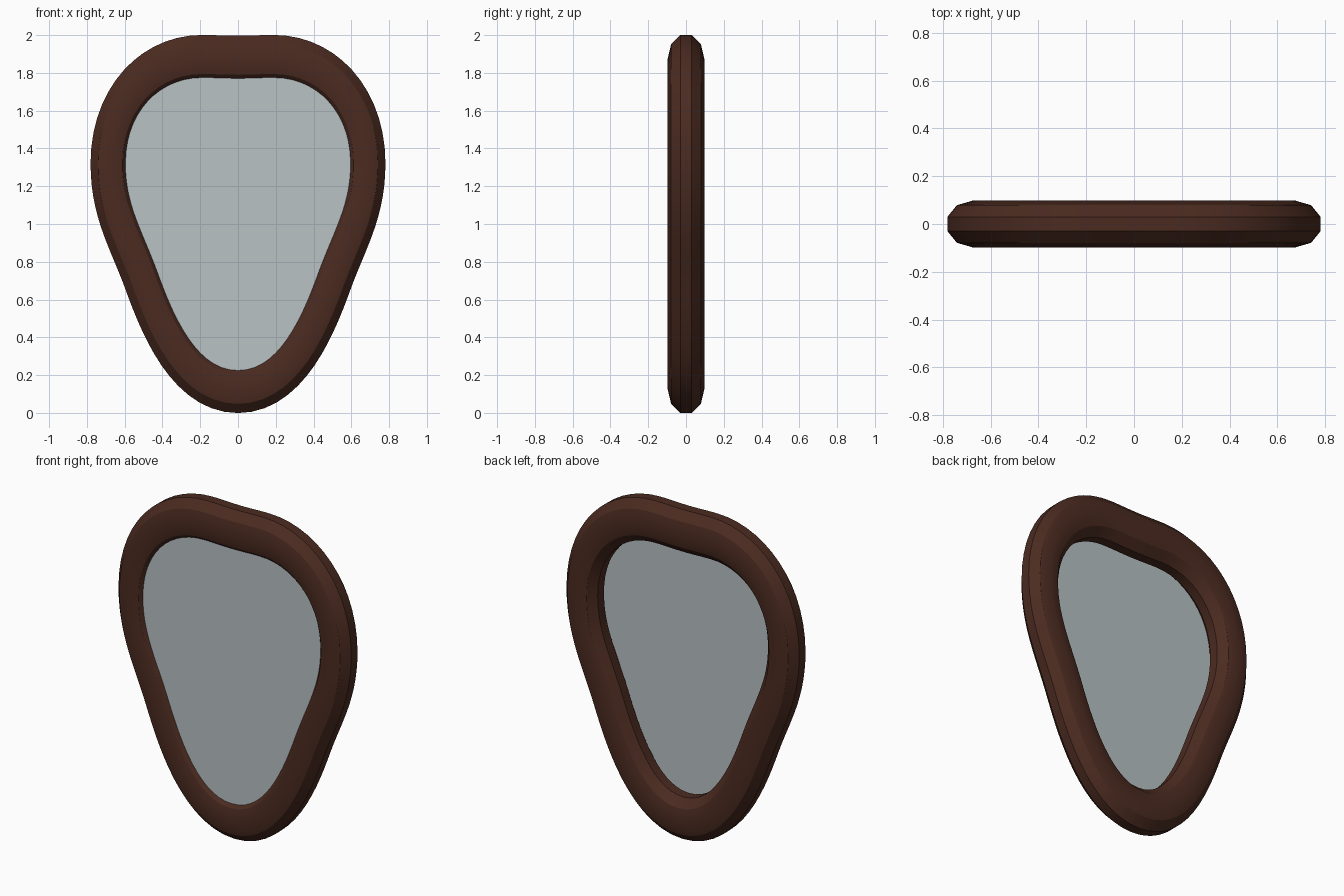
import bpy, bmesh, math
from mathutils import Vector
from mathutils.geometry import interpolate_bezier

cube = bpy.data.objects.get("Cube")
if cube:
    bpy.data.objects.remove(cube)

WIDE = 0.11         # rim section half-size across the rim
DEEP = 0.0975       # rim section half-size front to back
STRETCH = 1.22      # the rim is thicker in height by this factor
SIDES = 10
STEPS = 14
PANE_Y = -0.06
TOP, BOTTOM = 1.873, 0.127


def material(name, color):
    m = bpy.data.materials.new(name)
    m.use_nodes = True
    m.diffuse_color = (*color, 1)
    m.node_tree.nodes["Principled BSDF"].inputs["Base Color"].default_value = (*color, 1)
    return m


def make_object(name, bm, mat):
    bmesh.ops.recalc_face_normals(bm, faces=bm.faces)
    mesh = bpy.data.meshes.new(name)
    bm.to_mesh(mesh)
    bm.free()
    mesh.materials.append(mat)
    obj = bpy.data.objects.new(name, mesh)
    bpy.context.collection.objects.link(obj)
    return obj


def outline():
    """Closed centre line: curve spans from the top down one side, mirrored."""
    spans = [
        [(0, TOP - 0.004), (0.07, TOP - 0.004), (0.12, TOP), (0.19, TOP)],
        [(0.19, TOP), (0.46, TOP), (0.676, 1.65), (0.676, 1.32)],
        [(0.676, 1.32), (0.676, 1.07), (0.58, 0.925), (0.5, 0.705)],
        [(0.5, 0.705), (0.42, 0.485), (0.28, BOTTOM), (0, BOTTOM)],
    ]
    half = []
    for span in spans:
        pts = interpolate_bezier(*[Vector((x, 0, z)) for x, z in span], STEPS + 1)
        half += [Vector(p) for p in pts[:-1]]
    half.append(Vector((0, 0, BOTTOM)))
    other = [Vector((-p.x, 0, p.z)) for p in reversed(half[1:-1])]
    return half + other


path = outline()
wood = material("dark brown wood", (0.070, 0.024, 0.0145))
glass = material("grey mirror glass", (0.48, 0.54, 0.56))

# Rim: ten-sided tube swept around the outline, smooth along its length,
# with crisp long edges except on the front and back crests
bm = bmesh.new()
rings = []
count = len(path)
for i, p in enumerate(path):
    t = path[(i + 1) % count] - path[i - 1]
    n = Vector((-t.z / STRETCH, 0, t.x)).normalized()
    ring = []
    for s in range(SIDES):
        a = math.tau * (s + 0.5) / SIDES
        across = WIDE * math.cos(a)
        ring.append(bm.verts.new((p.x + across * n.x,
                                  DEEP * math.sin(a),
                                  p.z + across * n.z * STRETCH)))
    rings.append(ring)
for i in range(count):
    a, b = rings[i - 1], rings[i]
    for s in range(SIDES):
        bm.faces.new((a[s - 1], a[s], b[s], b[s - 1])).smooth = True
for edge in bm.edges:
    v, w = edge.verts
    along = abs(v.co.y - w.co.y) < DEEP * 0.01
    cross = abs(v.co.y + w.co.y) < DEEP * 0.01
    crest = abs(v.co.y) > DEEP * 0.95
    edge.smooth = cross or crest or not along
# The two innermost and outermost bands have level edges too
for i in range(count):
    for s in range(SIDES):
        edge = bm.edges.get((rings[i - 1][s], rings[i][s]))
        edge.smooth = abs(rings[i][s].co.y) > DEEP * 0.95
make_object("mirror_frame", bm, wood)

# Pane: flat sheet set toward the front, its edge buried in the rim
bm = bmesh.new()
bm.faces.new([bm.verts.new((p.x, PANE_Y, p.z)) for p in path])
pane = make_object("mirror_pane", bm, glass)
if pane.data.polygons[0].normal.y > 0:
    pane.data.flip_normals()
